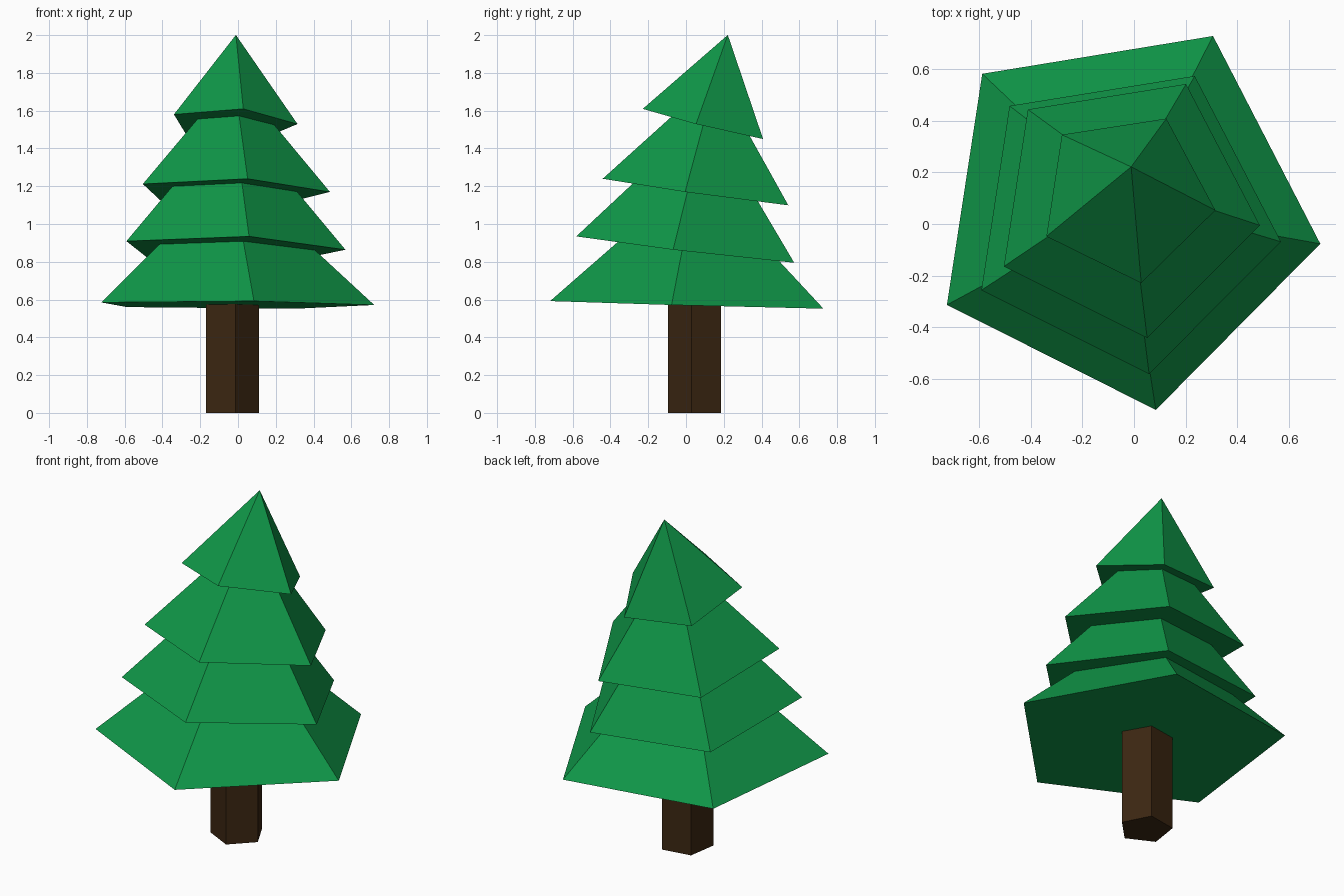
import bpy, bmesh, math
from mathutils import Matrix, Vector

if "Cube" in bpy.data.objects:
    bpy.data.objects.remove(bpy.data.objects["Cube"])

def material(name, rgb):
    m = bpy.data.materials.new(name)
    m.diffuse_color = (*rgb, 1)
    m.use_nodes = True
    m.node_tree.nodes["Principled BSDF"].inputs["Base Color"].default_value = m.diffuse_color
    return m

GREEN = material("leaf green", (0.005, 0.31, 0.065))
BROWN = material("bark brown", (0.045, 0.020, 0.006))
TURN = math.radians(63.3)  # direction of the first pentagon corner

def pentagon_solid(name, base, r_bottom, r_top, height, normal, mat):
    """Five-sided cone or prism standing on `base`, with its axis along `normal`."""
    bm = bmesh.new()
    bmesh.ops.create_cone(bm, cap_ends=True, segments=5, radius1=r_bottom,
                          radius2=r_top, depth=height)
    bmesh.ops.remove_doubles(bm, verts=bm.verts, dist=1e-5)
    # turn so that one corner points along TURN, whatever the primitive's start
    low = [v.co for v in bm.verts if v.co.z < 0]
    start = math.atan2(low[0].y, low[0].x)
    tilt = Vector((0, 0, 1)).rotation_difference(Vector(normal)).to_matrix().to_4x4()
    bm.transform(Matrix.Translation(base) @ tilt @ Matrix.Rotation(TURN - start, 4, 'Z')
                 @ Matrix.Translation((0, 0, height / 2)))
    me = bpy.data.meshes.new(name)
    bm.to_mesh(me)
    bm.free()
    me.materials.append(mat)
    ob = bpy.data.objects.new(name, me)
    bpy.context.collection.objects.link(ob)
    return ob

# Trunk
pentagon_solid("trunk", (-0.037, 0.052, 0), 0.149, 0.149, 0.7, (0, 0, 1), BROWN)

# Foliage tiers, each tilted further back: base centre, radius, height, axis
tiers = [
    ((-0.040, 0.040, 0.572), 0.770, 0.70, (0.005, 0.027, 1)),
    ((-0.042, 0.025, 0.865), 0.618, 0.72, (0.020, 0.118, 1)),
    ((-0.035, 0.075, 1.169), 0.528, 0.62, (0.020, 0.140, 1)),
    ((-0.030, 0.106, 1.530), 0.349, 0.485, (0.040, 0.245, 1)),
]
for i, (base, radius, height, axis) in enumerate(tiers, 1):
    pentagon_solid(f"foliage_tier_{i}", base, radius, 0, height, axis, GREEN)
